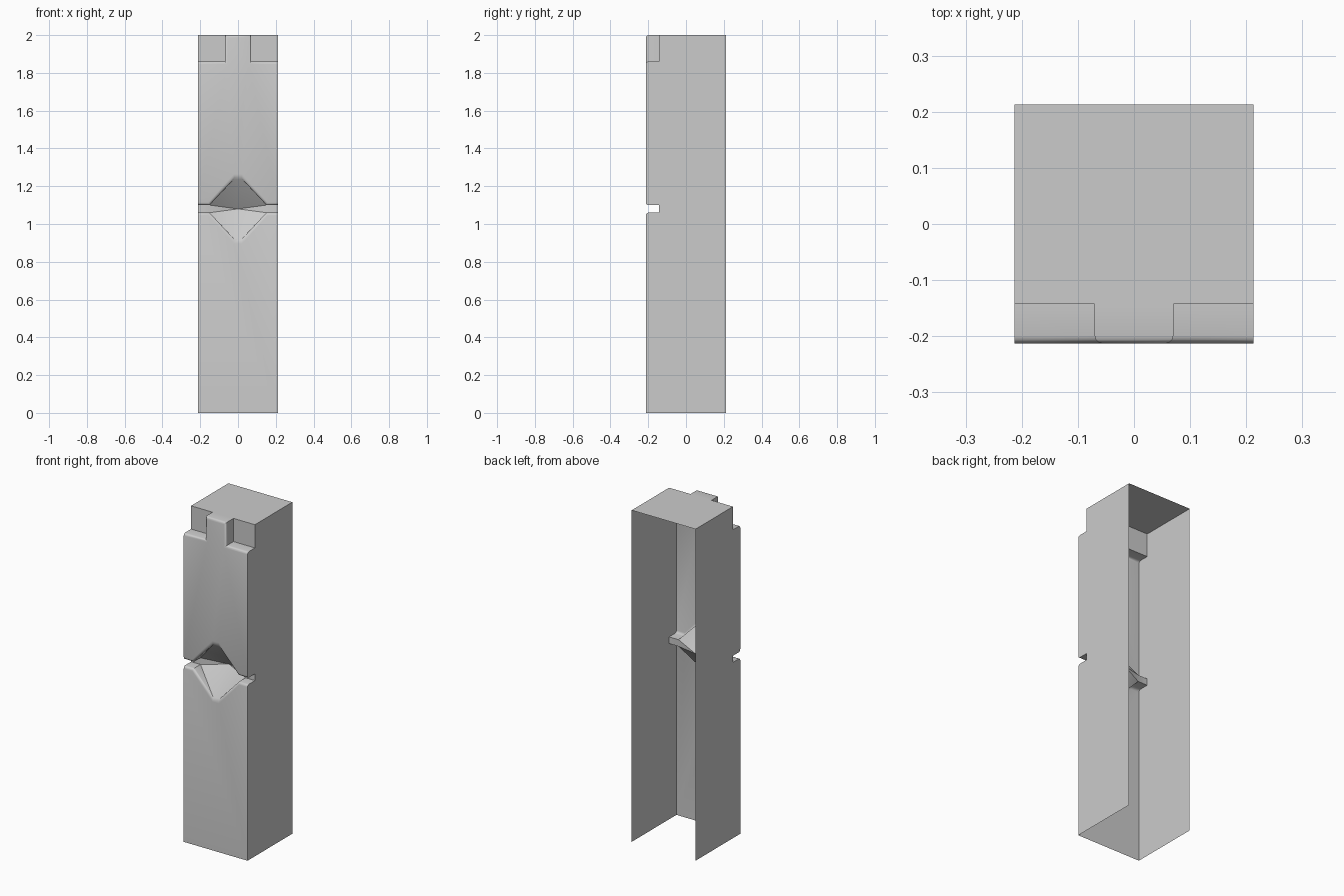
import bpy, bmesh

cube = bpy.data.objects.get("Cube")
if cube:
    bpy.data.objects.remove(cube, do_unlink=True)

HALF, HEIGHT = 0.213, 2.0
FRONT, RECESS = -HALF, -0.143
GROOVE_LOW, GROOVE_HIGH = 1.06, 1.10


def hull(name, points):
    """Convex solid around a few points."""
    bm = bmesh.new()
    for p in points:
        bm.verts.new(p)
    bmesh.ops.convex_hull(bm, input=bm.verts)
    bmesh.ops.dissolve_limit(bm, angle_limit=0.01, verts=bm.verts, edges=bm.edges)
    bmesh.ops.recalc_face_normals(bm, faces=bm.faces)
    mesh = bpy.data.meshes.new(name)
    bm.to_mesh(mesh)
    bm.free()
    obj = bpy.data.objects.new(name, mesh)
    bpy.context.collection.objects.link(obj)
    return obj


def box(name, xs, ys, zs):
    return hull(name, [(x, y, z) for x in xs for y in ys for z in zs])


# Solid body, later opened at the back and bottom
body = box("pillar_shell", (-HALF, HALF), (FRONT, HALF), (0, HEIGHT))

# Cutters: top corner recesses, front groove and diamond notch
cutters = [box("corner_cutter", (s * 0.07, s * 0.3), (-0.3, RECESS), (1.86, 2.1))
           for s in (-1, 1)]
cutters.append(box("groove_cutter", (-0.3, 0.3), (-0.3, RECESS),
                   (GROOVE_LOW, GROOVE_HIGH)))
outline = [(s * x, z) for s in (-1, 1) for x, z in
           ((0.015, 1.25), (0.15, GROOVE_HIGH), (0.15, GROOVE_LOW), (0.015, 0.91))]
points = [(x, y, z) for x, z in outline for y in (-0.3, FRONT)]
points += [(s * 0.15, RECESS, z) for s in (-1, 1) for z in (GROOVE_LOW, GROOVE_HIGH)]
points.append((0, -0.085, 1.08))
cutters.append(hull("diamond_cutter", points))

for cutter in cutters:
    cutter.hide_render = True
    mod = body.modifiers.new(cutter.name, 'BOOLEAN')
    mod.operation = 'DIFFERENCE'
    mod.solver = 'EXACT'
    mod.object = cutter

depsgraph = bpy.context.evaluated_depsgraph_get()
carved = bpy.data.meshes.new_from_object(body.evaluated_get(depsgraph))
body.modifiers.clear()
body.data = carved
for cutter in cutters:
    bpy.data.objects.remove(cutter, do_unlink=True)

bm = bmesh.new()
bm.from_mesh(carved)
bmesh.ops.remove_doubles(bm, verts=bm.verts, dist=0.0005)
bmesh.ops.dissolve_limit(bm, angle_limit=0.01, verts=bm.verts, edges=bm.edges)

# Open the back and the bottom
opening = [f for f in bm.faces
           if all(v.co.y > HALF - 0.001 for v in f.verts)
           or all(v.co.z < 0.001 for v in f.verts)]
bmesh.ops.delete(bm, geom=opening, context='FACES')


# Round the front rims of the groove, notch, recesses and tab
def is_rim(edge):
    a, b = (v.co for v in edge.verts)
    on_front = max(a.y, b.y) < FRONT + 0.001
    on_side = min(abs(a.x), abs(b.x)) > HALF - 0.001 and a.x * b.x > 0
    return on_front and not on_side and max(a.z, b.z) > 0.01 and len(edge.link_faces) == 2


bmesh.ops.bevel(bm, geom=[e for e in bm.edges if is_rim(e)], offset=0.014,
                segments=3, profile=0.5, affect='EDGES', clamp_overlap=True)
bmesh.ops.recalc_face_normals(bm, faces=bm.faces)
top = max(bm.faces, key=lambda f: f.calc_center_median().z)
if top.normal.z < 0:
    bmesh.ops.reverse_faces(bm, faces=bm.faces)
bm.to_mesh(carved)
bm.free()

# Plain grey surface
grey = bpy.data.materials.new("plain_grey")
grey.use_nodes = True
colour = (0.6, 0.6, 0.6, 1)
grey.diffuse_color = colour
grey.node_tree.nodes["Principled BSDF"].inputs["Base Color"].default_value = colour
carved.materials.clear()
carved.materials.append(grey)

bpy.ops.object.select_all(action='DESELECT')
body.select_set(True)
bpy.context.view_layer.objects.active = body
bpy.ops.object.shade_smooth_by_angle(angle=0.6)
